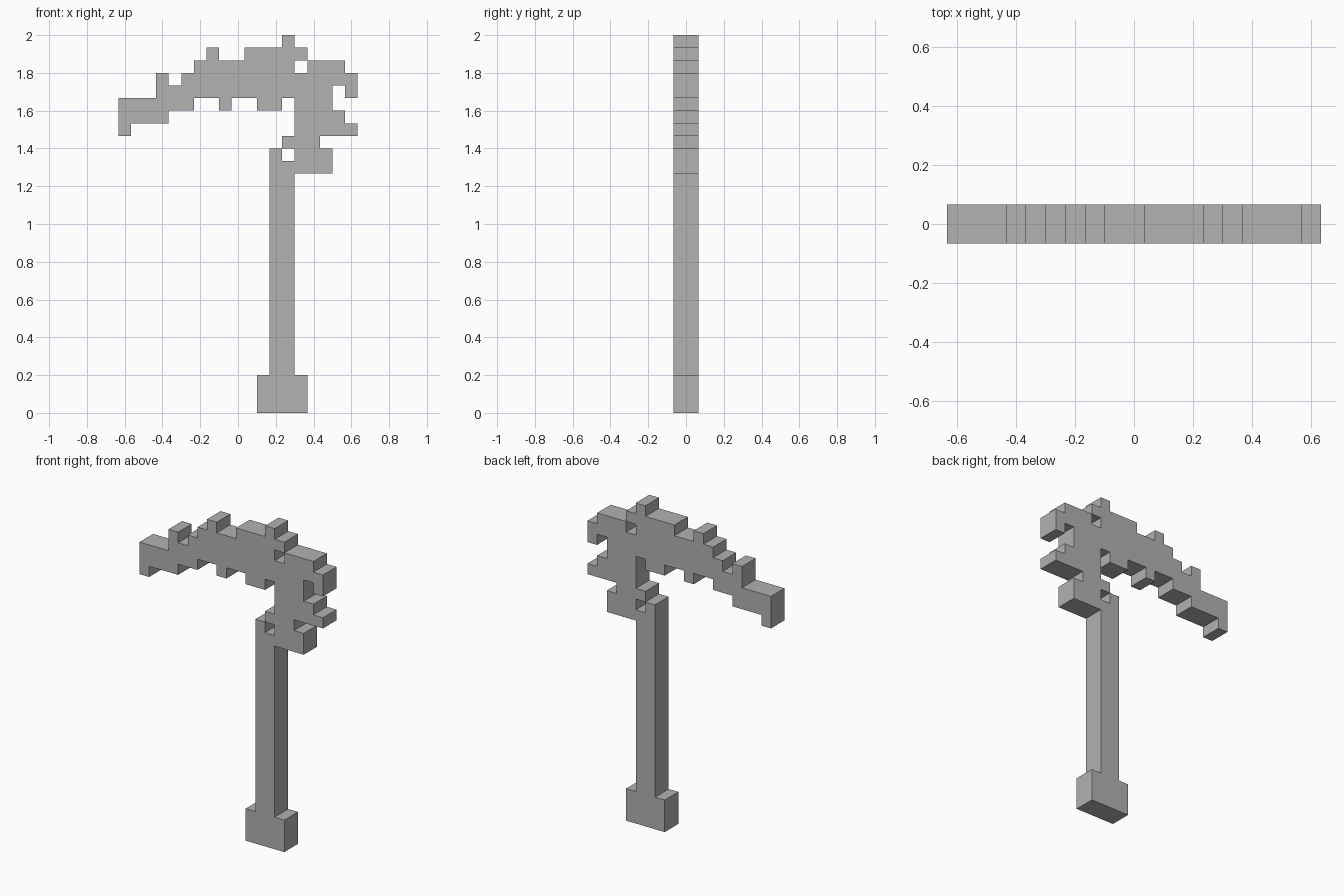
import bpy
import bmesh

if "Cube" in bpy.data.objects:
    bpy.data.objects.remove(bpy.data.objects["Cube"], do_unlink=True)

CELL = 2 / 30          # size of one block
COLS, ROWS = 19, 30
HALF = CELL            # half thickness: the model is two blocks deep

# One flat grey
grey = bpy.data.materials.new("stone grey")
grey.use_nodes = True
colour = (0.445, 0.445, 0.445, 1)
grey.diffuse_color = colour
grey.node_tree.nodes["Principled BSDF"].inputs["Base Color"].default_value = colour


def cells(rows):
    """Blocks from {row counted from the top: [(first column, last column)]}."""
    return {(c, r) for r, spans in rows.items()
            for a, b in spans for c in range(a, b + 1)}


# Each part as block spans
parts = {
    "curved_head": cells({
        0: [(13, 13)],
        1: [(7, 7), (10, 14)],
        2: [(6, 13), (15, 17)],
        3: [(3, 3), (5, 18)],
        4: [(3, 16), (18, 18)],
        5: [(0, 5), (8, 8), (11, 12), (14, 16)],
        6: [(0, 3), (14, 17)],
        7: [(0, 0), (14, 18)],
        8: [(13, 15)],
        9: [(14, 16)],
        10: [(14, 16)],
    }),
    "handle": cells({9: [(12, 12)], **{r: [(12, 13)] for r in range(10, 27)}}),
    "pommel": cells({r: [(11, 14)] for r in range(27, ROWS)}),
}
solid = set().union(*parts.values())


def build(name, blocks):
    """Front and back faces per block, walls only along the open outline."""
    bm = bmesh.new()

    def face(points):
        bm.faces.new([bm.verts.new(p) for p in points])

    for c, r in blocks:
        x0, z0 = (c - COLS / 2) * CELL, (ROWS - 1 - r) * CELL
        x1, z1 = x0 + CELL, z0 + CELL
        ring = [(x0, z0), (x1, z0), (x1, z1), (x0, z1)]
        face([(x, -HALF, z) for x, z in ring])
        face([(x, HALF, z) for x, z in reversed(ring)])
        # Bottom, right, top and left neighbours follow the ring's edges
        for i, (dc, dr) in enumerate([(0, 1), (1, 0), (0, -1), (-1, 0)]):
            if (c + dc, r + dr) not in solid:
                (ax, az), (bx, bz) = ring[i], ring[(i + 1) % 4]
                face([(ax, -HALF, az), (ax, HALF, az),
                      (bx, HALF, bz), (bx, -HALF, bz)])

    bmesh.ops.remove_doubles(bm, verts=bm.verts[:], dist=CELL / 100)
    mesh = bpy.data.meshes.new(name)
    bm.to_mesh(mesh)
    bm.free()
    mesh.materials.append(grey)
    bpy.context.collection.objects.link(bpy.data.objects.new(name, mesh))


for part_name, part_blocks in parts.items():
    build(part_name, part_blocks)
